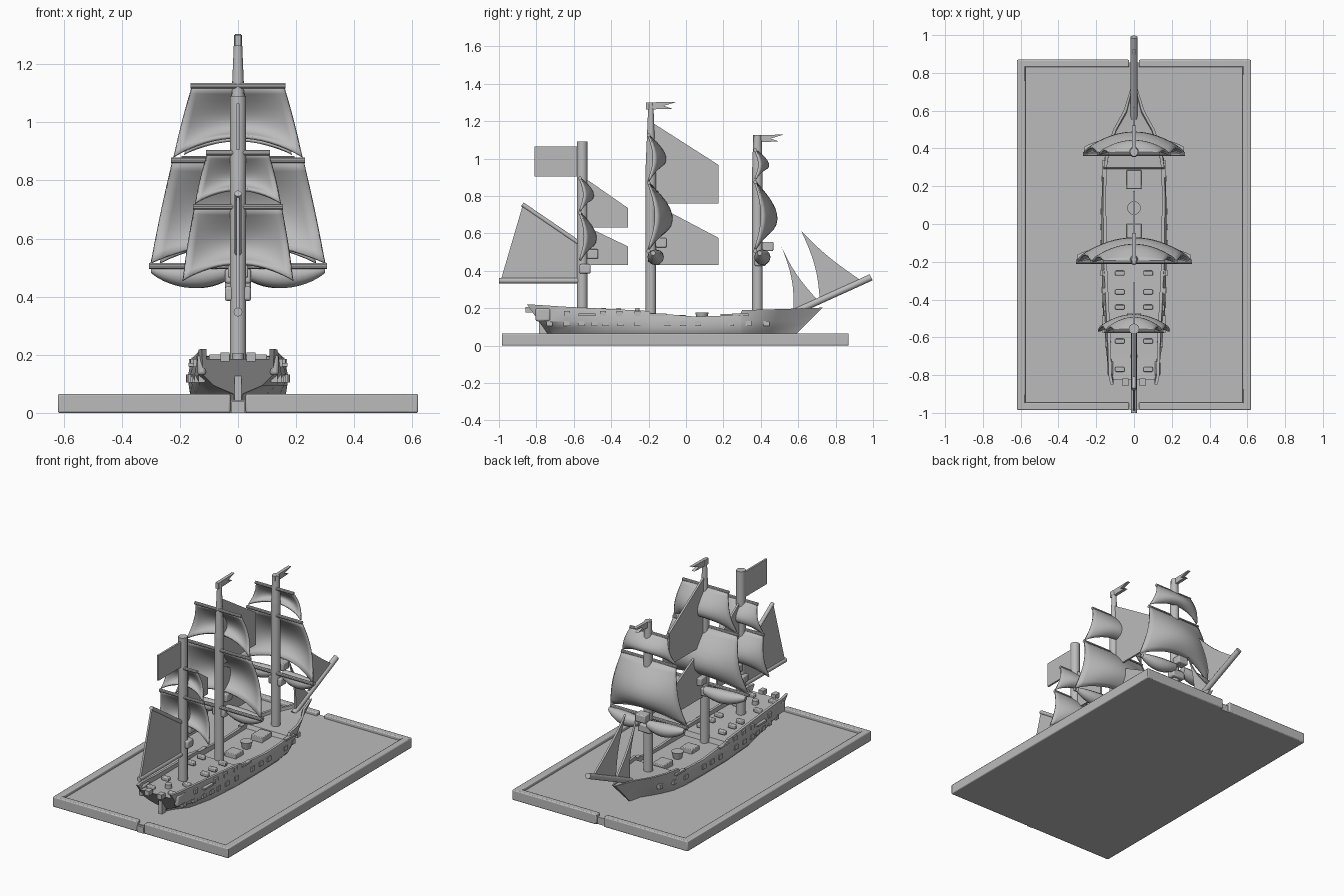
import bpy, bmesh, math
from mathutils import Vector

if "Cube" in bpy.data.objects:
    bpy.data.objects.remove(bpy.data.objects["Cube"])

grey = bpy.data.materials.new("plain_grey")
grey.use_nodes = True
grey.diffuse_color = (0.5, 0.5, 0.5, 1)
grey.node_tree.nodes["Principled BSDF"].inputs["Base Color"].default_value = (0.5, 0.5, 0.5, 1)


def add(name, verts, faces, thickness=0, bevel=0):
    """Make an object, with sharp edges kept in smooth shading."""
    mesh = bpy.data.meshes.new(name)
    mesh.from_pydata([tuple(v) for v in verts], [], faces)
    bm = bmesh.new()
    bm.from_mesh(mesh)
    bmesh.ops.recalc_face_normals(bm, faces=bm.faces)
    bm.to_mesh(mesh)
    bm.free()
    mesh.materials.append(grey)
    mesh.shade_smooth()
    mesh.set_sharp_from_angle(angle=math.radians(35))
    obj = bpy.data.objects.new(name, mesh)
    bpy.context.collection.objects.link(obj)
    if thickness:
        mod = obj.modifiers.new("thickness", 'SOLIDIFY')
        mod.thickness, mod.offset = thickness, 0
    if bevel:
        mod = obj.modifiers.new("bevel", 'BEVEL')
        mod.width, mod.segments = bevel, 2
    return obj


def loft(name, rings, **kw):
    """Skin closed rings of equal length and cap both ends."""
    n = len(rings[0])
    faces = [[i * n + j, i * n + (j + 1) % n, (i + 1) * n + (j + 1) % n, (i + 1) * n + j]
             for i in range(len(rings) - 1) for j in range(n)]
    faces += [list(range(n)), list(range((len(rings) - 1) * n, len(rings) * n))]
    return add(name, [p for r in rings for p in r], faces, **kw)


def box(name, lo, hi, bevel=0):
    ring = lambda z: [(lo[0], lo[1], z), (hi[0], lo[1], z), (hi[0], hi[1], z), (lo[0], hi[1], z)]
    return loft(name, [ring(lo[2]), ring(hi[2])], bevel=bevel)


def block(name, c, s, bevel=0):
    return box(name, [a - b / 2 for a, b in zip(c, s)], [a + b / 2 for a, b in zip(c, s)], bevel)


def spar(name, a, b, ra, rb=None, sides=16):
    a, b = Vector(a), Vector(b)
    turn = (b - a).to_track_quat('Z', 'Y')
    ring = lambda c, r: [c + turn @ Vector((r * math.cos(t), r * math.sin(t), 0))
                         for t in (math.tau * k / sides for k in range(sides))]
    return loft(name, [ring(a, ra), ring(b, ra if rb is None else rb)])


def plate(name, outline, t=0.016):
    """Flat cloth in the centre plane, outline given as (y, z)."""
    return loft(name, [[(x, y, z) for y, z in outline] for x in (-t / 2, t / 2)])


# Base tray with a rim that is notched on the centre line
box("base_floor", (-0.6, -0.97, 0), (0.6, 0.855, 0.045))
for s, name in ((-1, "right"), (1, "left")):
    x = sorted((s * 0.575, s * 0.62))
    box(f"base_rim_{name}", (x[0], -0.985, 0), (x[1], 0.87, 0.065), 0.006)
    x = sorted((s * 0.026, s * 0.61))
    box(f"base_rim_front_{name}", (x[0], -0.985, 0), (x[1], -0.945, 0.065), 0.006)
    box(f"base_rim_back_{name}", (x[0], 0.83, 0), (x[1], 0.87, 0.065), 0.006)

# Hull stations: y at rail, rake, half widths at water, wale and rail, rail z, deck z
MID, WATER = 0.13, 0.065
stations = [
    (-0.85, -0.7, 0.015, 0.12, 0.125, 0.22, 0.185),
    (-0.80, -0.6, 0.03, 0.135, 0.135, 0.218, 0.182),
    (-0.65, -0.2, 0.10, 0.15, 0.138, 0.208, 0.178),
    (-0.45, 0, 0.145, 0.165, 0.148, 0.198, 0.172),
    (-0.20, 0, 0.165, 0.172, 0.16, 0.185, 0.165),
    (-0.19, 0, 0.165, 0.172, 0.16, 0.175, 0.135),
    (0.05, 0, 0.165, 0.172, 0.163, 0.155, 0.135),
    (0.20, 0, 0.16, 0.17, 0.163, 0.16, 0.137),
    (0.29, 0, 0.145, 0.165, 0.16, 0.168, 0.14),
    (0.30, 0, 0.145, 0.165, 0.16, 0.19, 0.165),
    (0.40, 0.2, 0.11, 0.14, 0.145, 0.192, 0.17),
    (0.50, 0.4, 0.065, 0.095, 0.11, 0.195, 0.175),
    (0.60, 0.7, 0.025, 0.04, 0.055, 0.198, 0.18),
    (0.73, 1.0, 0.005, 0.01, 0.014, 0.203, 0.198),
]
rings = []
for y, rake, bw, bm_, bt, zt, zd in stations:
    inner = max(bt - 0.016, bt * 0.4)
    half = [(bw * 0.8, 0.03), (bw, WATER), ((bw + 2 * bm_) / 3, 0.095), (bm_, MID),
            (bt, zt), (inner, zt), (inner, zd)]
    side = [(x, y + rake * (z - zt), z) for x, z in half]
    rings.append(side + [(-x, yy, z) for x, yy, z in reversed(side)])
loft("hull", rings)
block("stern_post", (0, -0.765, 0.085), (0.025, 0.04, 0.1))
block("keel_step", (0, -0.965, 0.02), (0.045, 0.04, 0.04))


def hull_width(y, z):
    """Half width of the hull side at a height."""
    for a, b in zip(stations, stations[1:]):
        if a[0] <= y <= b[0]:
            t = (y - a[0]) / (b[0] - a[0])
            bw, wale, rail, top = [a[k] + (b[k] - a[k]) * t for k in (2, 3, 4, 5)]
            if z < MID:
                return bw + (wale - bw) * (z - WATER) / (MID - WATER)
            return wale + (rail - wale) * (z - MID) / (top - MID)


# Gun ports on both sides
lower = [-0.73, -0.64, -0.56, -0.49, -0.43, -0.35, -0.26, -0.1, -0.015, 0.065, 0.24, 0.335, 0.43]
upper = [-0.635, -0.445, -0.355, -0.26]
for s in (-1, 1):
    for row, z in ((lower, 0.118), (upper, 0.172)):
        for y in row:
            block("gun_port", (s * (hull_width(y, z) - 0.003), y, z), (0.022, 0.032, 0.028))
    block("stern_window", (s * 0.045, -0.838, 0.192), (0.032, 0.04, 0.03))
    block("quarter_gallery", (s * 0.125, -0.765, 0.165), (0.03, 0.08, 0.07), 0.01)
    # Deck guns and channels
    for y in (-0.77, -0.62, -0.44, -0.36, -0.26):
        block("deck_gun", (s * 0.075, y, 0.188), (0.05, 0.025, 0.026), 0.005)
    for y in (-0.53, -0.15, 0.29):
        block("channel", (s * 0.158, y, 0.165), (0.024, 0.09, 0.012))

# Deck fittings
block("fore_hatch", (0, 0.235, 0.15), (0.08, 0.1, 0.04), 0.004)
block("main_hatch", (0, -0.04, 0.145), (0.08, 0.08, 0.035), 0.004)
spar("capstan", (0, 0.085, 0.13), (0, 0.085, 0.178), 0.024, 0.036)
spar("binnacle", (0, -0.7, 0.17), (0, -0.7, 0.205), 0.02)

# Masts and bowsprit
masts = {"mizzen": (-0.555, 1.09, 0.028), "main": (-0.188, 1.3, 0.013), "fore": (0.382, 1.125, 0.022)}
for name, (y, top, tip) in masts.items():
    spar(f"{name}_mast_lower", (0, y, 0.1), (0, y, 0.95), 0.028)
    spar(f"{name}_mast_upper", (0, y, 0.95), (0, y, top), 0.028, tip)
spar("bowsprit", (0, 0.56, 0.17), (0, 0.99, 0.365), 0.018)


def square_sail(name, y0, top, bottom, wt, wb, depth, arch):
    """Billowing cloth that hangs from a yard, with an arched foot."""
    nu, nv = 16, 10
    verts = []
    for j in range(nv + 1):
        v = j / nv
        for i in range(nu + 1):
            u = 2 * i / nu - 1
            belly = 0.7 * (1 - u * u) * math.sin(2.5 * v) + 0.3 * math.sin(math.pi * v)
            verts.append((u * (wt + (wb - wt) * v), y0 + depth * belly,
                          top + (bottom - top) * v + arch * (1 - u * u) * v ** 3))
    row = nu + 1
    faces = [[j * row + i, j * row + i + 1, (j + 1) * row + i + 1, (j + 1) * row + i]
             for j in range(nv) for i in range(nu)]
    add(name, verts, faces, thickness=0.012)
    spar(name + "_yard", (-wt - 0.005, y0, top), (wt + 0.005, y0, top), 0.01, sides=10)


# Square sails: mast, level, top z, bottom z, top and bottom half widths, depth, arch
for mast, level, *shape in (
        ("mizzen", "upper", 0.895, 0.72, 0.105, 0.148, 0.07, 0.05),
        ("mizzen", "lower", 0.71, 0.455, 0.15, 0.19, 0.085, 0.06),
        ("main", "upper", 1.125, 0.88, 0.158, 0.222, 0.09, 0.07),
        ("main", "lower", 0.87, 0.515, 0.225, 0.3, 0.125, 0.07),
        ("fore", "upper", 1.045, 0.89, 0.13, 0.185, 0.07, 0.05),
        ("fore", "lower", 0.875, 0.515, 0.19, 0.268, 0.115, 0.07)):
    square_sail(f"{mast}_{level}_sail", masts[mast][0] - 0.012, *shape)


def furled_sail(name, y0, z, half):
    """Gathered cloth slung in one lobe on each side of the mast."""
    for s in (-1, 1):
        rows = []
        for k in range(13):
            t = k / 12
            r = 0.008 + 0.034 * math.sin(math.pi * min(1, 0.12 + t * 0.86)) ** 0.7
            rows.append([(s * (0.03 + (half - 0.03) * t), y0 + 0.025 * (1 - t) + r * math.cos(a),
                          z - r * 0.8 + r * math.sin(a)) for a in (math.tau * q / 12 for q in range(12))])
        loft(name, rows)


# Furled courses, their yards and mast tops
for mast, z, half in (("main", 0.505, 0.3), ("fore", 0.505, 0.265)):
    y = masts[mast][0]
    furled_sail(f"{mast}_furled_course", y + 0.012, z, half)
    spar(f"{mast}_course_yard", (-half - 0.006, y - 0.012, z), (half + 0.006, y - 0.012, z), 0.011, sides=10)
for mast, z in (("mizzen", 0.49), ("main", 0.55), ("fore", 0.53)):
    block(f"{mast}_top", (0, masts[mast][0] + 0.055, z), (0.07, 0.06, 0.05), 0.006)
    block(f"{mast}_cap", (0, masts[mast][0] + 0.015, z - 0.08), (0.09, 0.06, 0.05), 0.008)

# Staysails between the masts: start y, top z, end y, end top z, foot z
for name, y0, top, y1, end, foot in (
        ("mizzen_upper", -0.54, 0.895, -0.31, 0.735, 0.63),
        ("mizzen_lower", -0.54, 0.64, -0.31, 0.53, 0.43),
        ("main_upper", -0.185, 1.195, 0.175, 0.965, 0.76),
        ("main_lower", -0.185, 0.765, 0.175, 0.575, 0.43)):
    plate(name + "_staysail", [(y0, top), (y1, end), (y1, foot), (y0, foot)], 0.012)


def jib(name, head, tack, clew):
    """Triangle with a hollow leech and a slightly hollow stay edge."""
    h, t, c = (Vector((0, *p)) for p in (head, tack, clew))

    def hollow(a, b, sag):
        return [a.lerp(b, k / 8) + Vector((0, sag * math.sin(math.pi * k / 8), 0)) for k in range(8)]
    edge = hollow(h, c, 0.022) + [c] + hollow(t, h, -0.02)
    plate(name, [(p.y, p.z) for p in edge], 0.012)


jib("inner_jib", (0.51, 0.53), (0.71, 0.235), (0.575, 0.185))
jib("outer_jib", (0.615, 0.615), (0.925, 0.355), (0.715, 0.25))

# Spanker with gaff and boom
plate("spanker", [(-0.87, 0.76), (-0.56, 0.545), (-0.56, 0.35), (-0.99, 0.35)], 0.012)
spar("gaff", (0, -0.875, 0.755), (0, -0.56, 0.54), 0.012)
spar("boom", (0, -1, 0.347), (0, -0.56, 0.347), 0.015)

# Flags
plate("ensign", [(-0.81, 0.905), (-0.56, 0.905), (-0.56, 1.065), (-0.81, 1.065)], 0.012)
for mast, z in (("main", 1.3), ("fore", 1.125)):
    y = masts[mast][0] - 0.025
    plate(f"{mast}_pennant", [(y, z), (y + 0.165, z + 0.003), (y + 0.095, z - 0.018),
                              (y + 0.14, z - 0.034), (y, z - 0.038)], 0.02)
